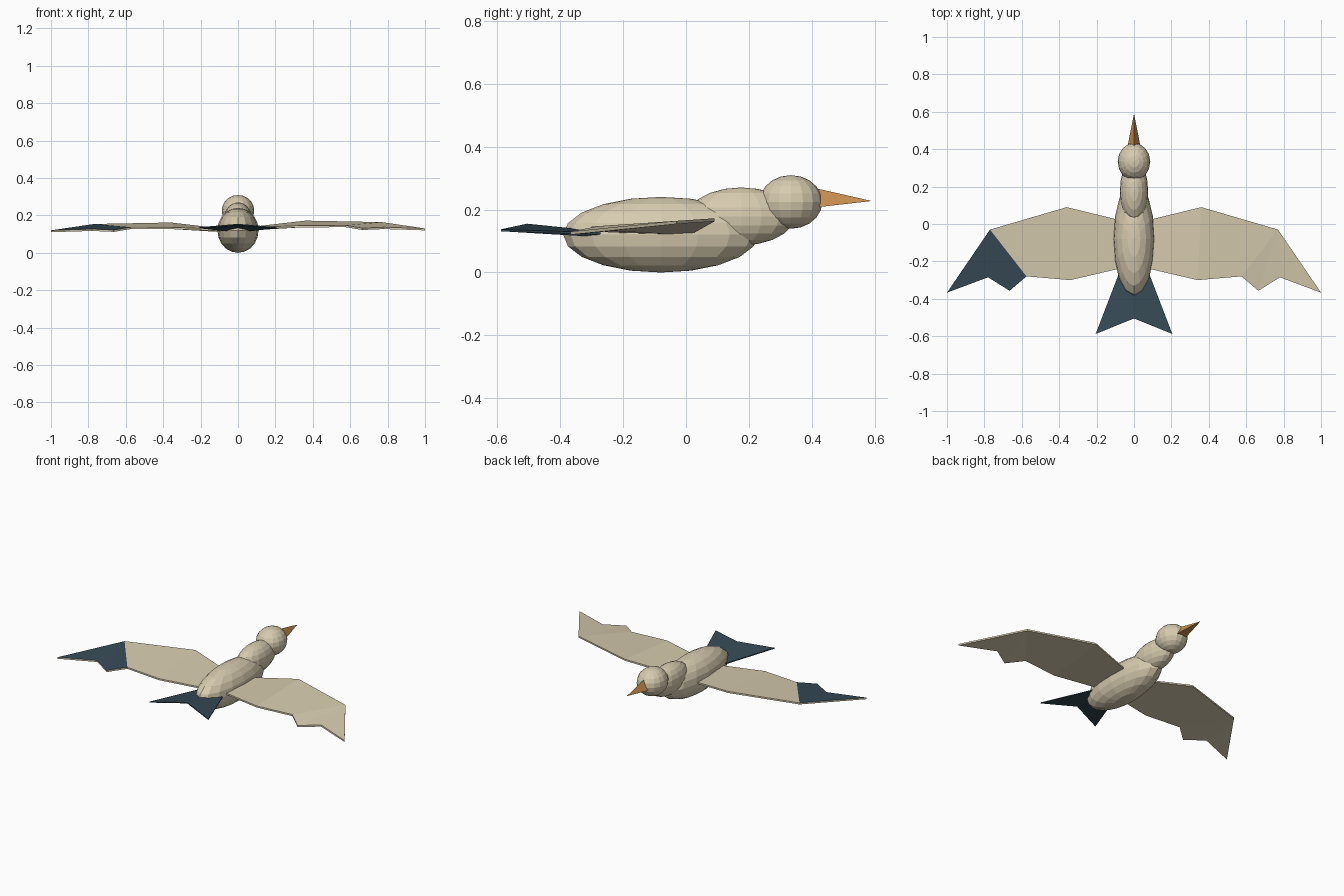
import bpy, bmesh
from math import radians

if "Cube" in bpy.data.objects:
    bpy.data.objects.remove(bpy.data.objects["Cube"])


def material(name, rgb):
    m = bpy.data.materials.new(name)
    m.diffuse_color = (*rgb, 1)
    m.use_nodes = True
    m.node_tree.nodes["Principled BSDF"].inputs["Base Color"].default_value = m.diffuse_color
    return m


TAN = material("tan_feather", (0.68, 0.60, 0.43))
DARK = material("dark_feather", (0.037, 0.068, 0.092))
ORANGE = material("beak_orange", (0.58, 0.27, 0.08))


def ellipsoid(name, y, z, radii):
    bpy.ops.mesh.primitive_uv_sphere_add(segments=16, ring_count=10, radius=1, location=(0, y, z))
    ob = bpy.context.object
    ob.name = name
    ob.scale = radii
    ob.data.materials.append(TAN)
    return ob


def slab(name, points, faces, thickness, mats, dark_faces=()):
    """Thin closed plate: points are the lower sheet, copied up by thickness."""
    bm = bmesh.new()
    low = [bm.verts.new(p) for p in points]
    high = [bm.verts.new((x, y, z + thickness)) for x, y, z in points]
    directed = {(f[i], f[(i + 1) % len(f)]) for f in faces for i in range(len(f))}
    for i, f in enumerate(faces):
        bm.faces.new([low[k] for k in f])
        top = bm.faces.new([high[k] for k in reversed(f)])
        top.material_index = 1 if i in dark_faces else 0
    for a, b in directed:
        if (b, a) not in directed:
            bm.faces.new([low[b], low[a], high[a], high[b]])
    bmesh.ops.recalc_face_normals(bm, faces=bm.faces)
    mesh = bpy.data.meshes.new(name)
    bm.to_mesh(mesh)
    bm.free()
    ob = bpy.data.objects.new(name, mesh)
    bpy.context.collection.objects.link(ob)
    for m in mats:
        mesh.materials.append(m)
    return ob


# Body, neck and head
ellipsoid("body", -0.08, 0.12, (0.11, 0.31, 0.12))
ellipsoid("neck", 0.175, 0.178, (0.076, 0.17, 0.092))
ellipsoid("head", 0.333, 0.224, (0.087, 0.1, 0.085))

# Three-sided beak, ridge on top
bpy.ops.mesh.primitive_cone_add(vertices=3, radius1=0.041, radius2=0, depth=0.18,
                                location=(0, 0.5, 0.227),
                                rotation=(radians(-90), radians(180), 0))
beak = bpy.context.object
beak.name = "beak"
beak.data.materials.append(ORANGE)

# Wings: front edge from root to tip, then scalloped back edge to the root
WING = [(0.04, 0.012, 0.118), (0.36, 0.09, 0.162), (0.77, -0.03, 0.154), (1.0, -0.367, 0.12),
        (0.78, -0.285, 0.127), (0.665, -0.357, 0.122), (0.575, -0.28, 0.137),
        (0.34, -0.3, 0.136), (0.04, -0.23, 0.125)]
WING_FACES = [(0, 1, 7, 8), (1, 2, 6, 7), (2, 3, 4), (2, 4, 5), (2, 5, 6)]
slab("right_wing", WING, WING_FACES, 0.01, [TAN])
# The left wing sits slightly lower and has a dark tip on top
slab("left_wing", [(-x, y, z - 0.01) for x, y, z in WING], WING_FACES, 0.01,
     [TAN, DARK], dark_faces=(2, 3, 4))

# Forked tail with a raised centre ridge
TAIL = [(0, -0.2, 0.108), (0.056, -0.2, 0.118), (0.205, -0.588, 0.131), (0, -0.505, 0.149),
        (-0.205, -0.588, 0.131), (-0.056, -0.2, 0.118)]
slab("tail", TAIL, [(0, 1, 2, 3), (0, 3, 4, 5)], 0.006, [DARK])
